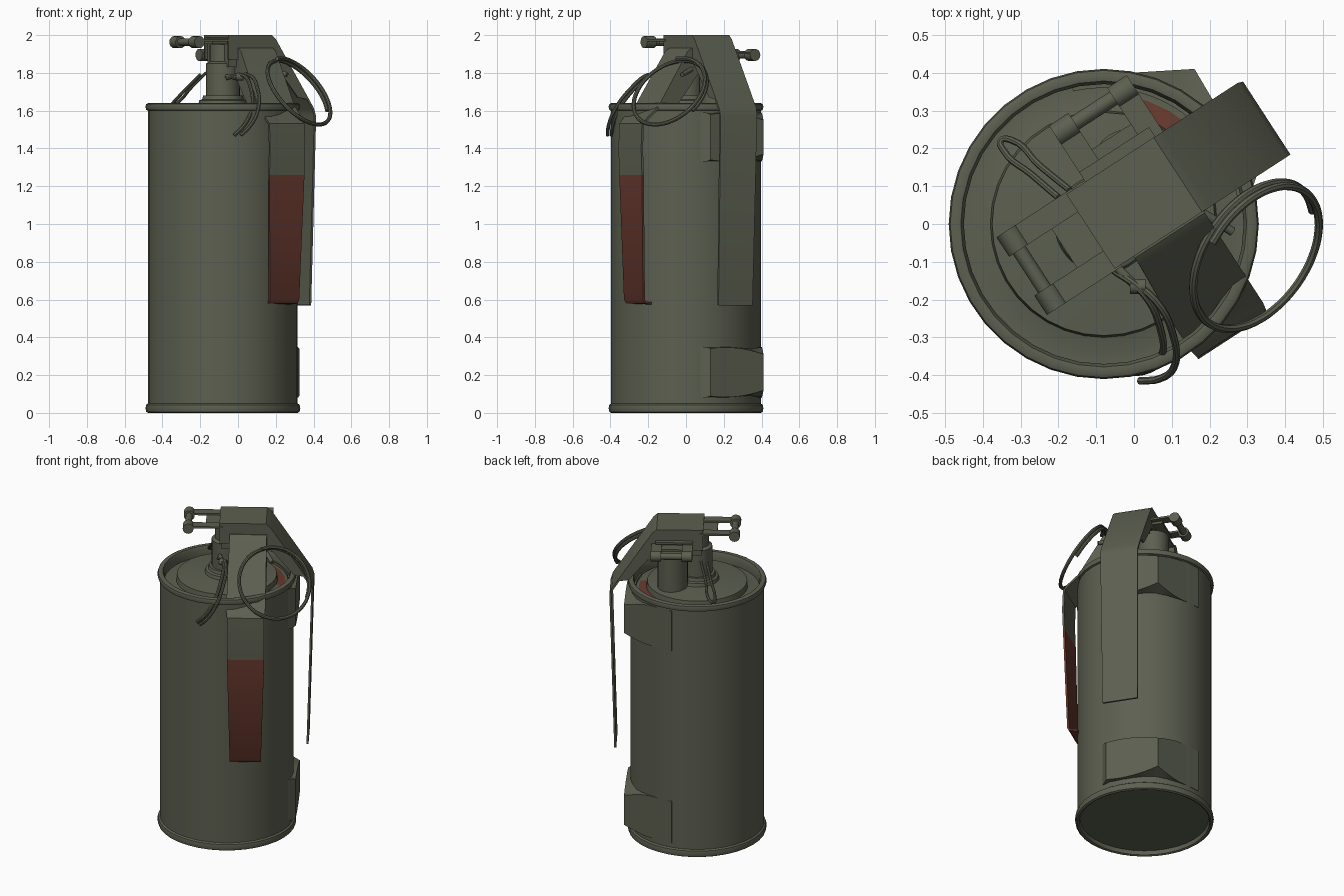
import bpy, bmesh
from math import sin, cos, pi, radians, hypot, atan2, degrees
from mathutils import Matrix, Vector

if "Cube" in bpy.data.objects:
    bpy.data.objects.remove(bpy.data.objects["Cube"])


def material(name, rgb):
    m = bpy.data.materials.new(name)
    m.use_nodes = True
    m.diffuse_color = (*rgb, 1)
    m.node_tree.nodes["Principled BSDF"].inputs["Base Color"].default_value = (*rgb, 1)
    return m


OLIVE = material("olive_paint", (0.107, 0.115, 0.08))
RED = material("rust_red_paint", (0.14, 0.042, 0.028))


def frame(deg):
    """Frame on the can axis whose local x points at the given heading."""
    return Matrix.Translation((-0.08, 0, 0)) @ Matrix.Rotation(radians(deg), 4, "Z")


CAN, MAIN, SECOND = frame(0), frame(33), frame(-57)


def smooth(ob):
    bpy.ops.object.select_all(action="DESELECT")
    ob.select_set(True)
    bpy.context.view_layer.objects.active = ob
    bpy.ops.object.shade_smooth_by_angle(angle=radians(35))


def finish(name, bm, mat, red_rule=None):
    bmesh.ops.recalc_face_normals(bm, faces=bm.faces)
    if red_rule:
        for f in bm.faces:
            f.material_index = int(red_rule(f.calc_center_median()))
    bm.transform(mat)
    me = bpy.data.meshes.new(name)
    bm.to_mesh(me)
    bm.free()
    me.materials.append(OLIVE)
    if red_rule:
        me.materials.append(RED)
    ob = bpy.data.objects.new(name, me)
    bpy.context.collection.objects.link(ob)
    smooth(ob)


def lathe(name, profile, mat=CAN, seg=36, red_rule=None):
    bm = bmesh.new()
    rows = []
    for r, z in profile:
        if r == 0:
            rows.append([bm.verts.new((0, 0, z))] * seg)
        else:
            rows.append([bm.verts.new((r * cos(2 * pi * i / seg), r * sin(2 * pi * i / seg), z))
                         for i in range(seg)])
    for a, b in zip(rows, rows[1:]):
        for i in range(seg):
            j = (i + 1) % seg
            bm.faces.new(list(dict.fromkeys((a[i], a[j], b[j], b[i]))))
    finish(name, bm, mat, red_rule)


def skin(bm, rings):
    """Bridge closed four-sided rings and cap both ends."""
    rings = [[bm.verts.new(p) for p in ring] for ring in rings]
    for a, b in zip(rings, rings[1:]):
        for i in range(4):
            j = (i + 1) % 4
            bm.faces.new((a[i], a[j], b[j], b[i]))
    bm.faces.new(rings[0])
    bm.faces.new(rings[-1])


def strip(name, path, mat, red_rule=None, t=0.006):
    """Bent sheet along (distance, height, side min, side max) stations."""
    bm = bmesh.new()
    rings = []
    for i, (d, z, y0, y1) in enumerate(path):
        a, b = path[max(i - 1, 0)], path[min(i + 1, len(path) - 1)]
        n = Vector((a[1] - b[1], b[0] - a[0])).normalized() * t
        rings.append([(d + n.x, y0, z + n.y), (d + n.x, y1, z + n.y),
                      (d - n.x, y1, z - n.y), (d - n.x, y0, z - n.y)])
    skin(bm, rings)
    finish(name, bm, mat, red_rule)


def flange(name, outline, y, mat):
    bm = bmesh.new()
    f = bm.faces.new([bm.verts.new((d, y - 0.005, z)) for d, z in outline])
    out = bmesh.ops.extrude_face_region(bm, geom=[f])
    bmesh.ops.translate(bm, vec=(0, 0.01, 0),
                        verts=[v for v in out["geom"] if isinstance(v, bmesh.types.BMVert)])
    finish(name, bm, mat)


def box(name, lo, hi, mat):
    bm = bmesh.new()
    skin(bm, [[(x, lo[1], lo[2]), (x, hi[1], lo[2]), (x, hi[1], hi[2]), (x, lo[1], hi[2])]
              for x in (lo[0], hi[0])])
    finish(name, bm, mat)


def rod(name, a, b, r, mat):
    a, b = Vector(a), Vector(b)
    bm = bmesh.new()
    bmesh.ops.create_cone(bm, cap_ends=True, segments=16, radius1=r, radius2=r, depth=(b - a).length)
    bm.transform(Matrix.Translation((a + b) / 2) @ (b - a).to_track_quat("Z", "Y").to_matrix().to_4x4())
    finish(name, bm, mat)


def wire(name, pts, r):
    cu = bpy.data.curves.new(name, "CURVE")
    cu.dimensions = "3D"
    cu.bevel_depth, cu.bevel_resolution, cu.resolution_u, cu.use_fill_caps = r, 2, 5, True
    sp = cu.splines.new("BEZIER")
    sp.bezier_points.add(len(pts) - 1)
    for bp, p in zip(sp.bezier_points, pts):
        bp.co = p
        bp.handle_left_type = bp.handle_right_type = "AUTO"
    cu.materials.append(OLIVE)
    ob = bpy.data.objects.new(name, cu)
    bpy.context.collection.objects.link(ob)
    bpy.ops.object.select_all(action="DESELECT")
    ob.select_set(True)
    bpy.context.view_layer.objects.active = ob
    bpy.ops.object.convert(target="MESH")
    smooth(bpy.context.view_layer.objects.active)


# Can with rolled rims and a recessed floor
lathe("can_body", [(0, 0.03), (0.38, 0.03), (0.385, 0.005), (0.395, 0), (0.406, 0.006), (0.41, 0.025),
                   (0.406, 0.043), (0.396, 0.05), (0.396, 1.60), (0.406, 1.604), (0.41, 1.62),
                   (0.406, 1.635), (0.395, 1.64), (0.378, 1.637), (0.37, 1.62), (0.37, 1.57)])


# Lid, with a painted arc in its groove
def arc_rule(c):
    return 0.3 < hypot(c.x, c.y) < 0.345 and c.z < 1.61 and 20 < degrees(atan2(c.y, c.x)) < 75


lathe("lid", [(0.372, 1.575), (0.345, 1.575), (0.30, 1.585), (0.295, 1.62), (0.2, 1.63), (0.13, 1.635),
              (0.125, 1.655), (0.11, 1.66), (0.105, 1.68), (0, 1.68)], red_rule=arc_rule)


# Faceted lugs on the back of the can
def lug(name, z0, z1):
    corners = [Vector(p) for p in ((0.385, 0.07), (0.405, 0.13), (0.24, 0.41), (-0.09, 0.39))]
    pts = [a.lerp(b, i / 8) for a, b in zip(corners, corners[1:]) for i in range(8)] + [corners[-1]]
    bm = bmesh.new()
    rings = []
    for p in pts:
        drop = 0.6 * max(0, p.length - 0.41)
        q = p.normalized() * 0.36
        rings.append([(*p, z0 + drop), (*p, z1 - drop), (*q, z1), (*q, z0)])
    skin(bm, rings)
    finish(name, bm, CAN)


lug("lower_lug", 0.08, 0.35)
lug("upper_lug", 1.33, 1.59)

# Fuse posts and head
post = [(0.09, 1.62), (0.09, 1.85), (0.07, 1.86), (0.07, 1.95), (0, 1.95)]
lathe("fuse_post", post, seg=24)
lathe("second_fuse_post", [(r, min(z, 1.9)) for r, z in post[:2]] + [(0, 1.85)],
      MAIN @ Matrix.Translation((0.14, 0.1, 0)), seg=24)
box("fuse_head", (-0.03, -0.1, 1.83), (0.24, 0.105, 1.985), MAIN)

# Main lever over the top and down the back
strip("main_lever", [(-0.04, 1.994, -0.115, 0.12), (0.235, 1.994, -0.115, 0.12),
                     (0.255, 1.975, -0.115, 0.12), (0.41, 1.74, -0.115, 0.12), (0.495, 1.61, -0.115, 0.12),
                     (0.508, 1.57, -0.115, 0.115), (0.48, 0.57, -0.11, 0.105)], MAIN)
for side, y in (("front", -0.11), ("back", 0.115)):
    flange("main_lever_%s_flange" % side, [(-0.04, 1.99), (0.245, 1.99), (0.46, 1.66), (0.40, 1.67),
                                           (0.24, 1.86), (-0.04, 1.87)], y, MAIN)

# Second lever, painted on its lower part
strip("painted_lever", [(-0.15, 1.925, 0.02, 0.24), (0.12, 1.925, 0.02, 0.24), (0.14, 1.91, 0.02, 0.24),
                        (0.325, 1.62, 0.01, 0.24), (0.40, 1.555, 0.01, 0.24), (0.425, 1.53, 0.015, 0.235),
                        (0.43, 1.40, 0.015, 0.235), (0.425, 1.26, 0.015, 0.235), (0.405, 0.60, 0.03, 0.215),
                        (0.395, 0.585, 0.03, 0.215), (0.35, 0.58, 0.04, 0.205)],
      SECOND, lambda c: c.z < 1.26)
for side, y in (("left", 0.025), ("right", 0.235)):
    flange("painted_lever_%s_flange" % side, [(0.06, 1.92), (0.13, 1.92), (0.31, 1.64), (0.2, 1.64),
                                              (0.06, 1.82)], y, SECOND)


# Hinge clips opposite each lever
def hinge(name, mat, d, z, y0, y1, inner):
    w = (y1 - y0) / 4
    rod(name + "_pin", (d, y0, z), (d, y1, z), 0.02, mat)
    for tag, a in (("near", y0), ("far", y1 - w)):
        rod("%s_%s_knuckle" % (name, tag), (d, a, z), (d, a + w, z), 0.032, mat)
        box("%s_%s_arm" % (name, tag), (d, a, z + 0.004), (inner, a + w, z + 0.016), mat)
    box(name + "_tab", ((d + inner) / 2, y0 + w / 2, z - 0.01), (inner, y1 - w / 2, z + 0.006), mat)


hinge("main_hinge", MAIN, -0.225, 1.963, -0.12, 0.125, -0.02)
hinge("painted_hinge", SECOND, -0.265, 1.895, 0.02, 0.265, -0.1)

# Large split pull ring
n = Vector((0.656, -0.46, 0.6)).normalized()
e1 = n.cross(Vector((0, 0, 1))).normalized()
e2 = n.cross(e1)
ring = []
for i in range(31):
    a = 2 * pi * i / 22 + 2.6
    ring.append(Vector((0.32, -0.085, 1.695)) + 0.215 * (e1 * cos(a) + e2 * sin(a)) + n * (0.022 * i / 22 - 0.012))
wire("large_pull_ring", ring, 0.011)

# Small pull ring, two strands hanging over the rim
for tag, dx, dy in (("outer", 0.015, -0.01), ("inner", -0.02, 0.012)):
    wire("small_ring_%s_strand" % tag,
         [(x + dx, y + dy, z) for x, y, z in ((-0.04, -0.13, 1.77), (0.04, -0.19, 1.79), (0.09, -0.29, 1.71),
                                              (0.09, -0.37, 1.6), (0.05, -0.40, 1.52), (0, -0.405, 1.47))], 0.01)

# Safety pins with eyelets
rod("small_ring_pin", (-0.06, -0.1, 1.78), (0.01, -0.17, 1.78), 0.012, CAN @ Matrix.Translation((0.08, 0, 0)))
rod("small_ring_eyelet", (-0.01, -0.165, 1.78), (0.03, -0.165, 1.78), 0.02, CAN @ Matrix.Translation((0.08, 0, 0)))
rod("large_ring_pin", (0.18, 0.03, 1.82), (0.26, -0.02, 1.79), 0.012, CAN @ Matrix.Translation((0.08, 0, 0)))

# Hairpin spring wire leaning on the fuse
wire("hairpin_wire", [(-0.2, 0.07, 1.79), (-0.27, 0.13, 1.72), (-0.345, 0.195, 1.64), (-0.352, 0.22, 1.63),
                      (-0.325, 0.222, 1.64), (-0.25, 0.155, 1.72), (-0.17, 0.09, 1.80)], 0.009)
